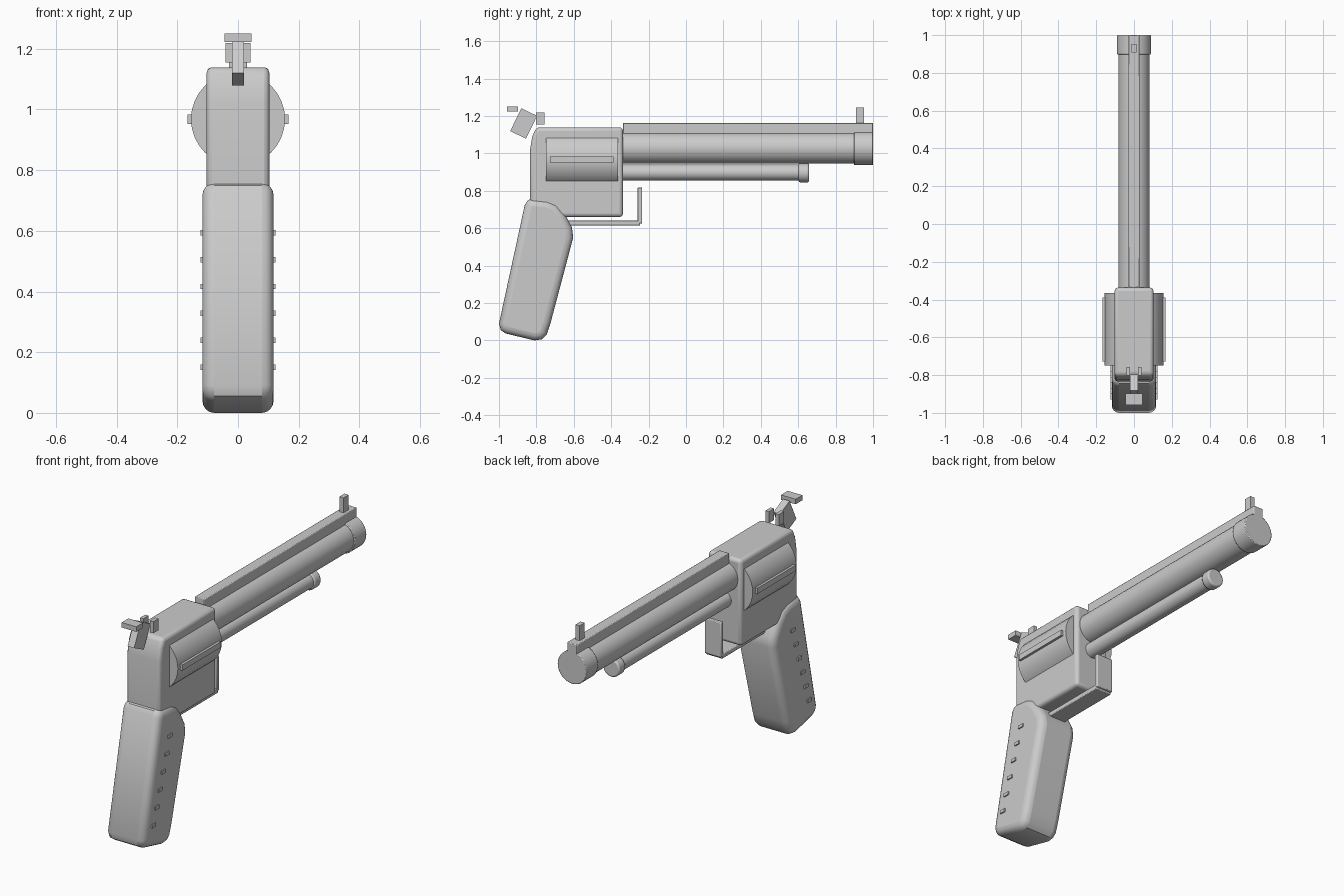
import bpy, bmesh, math
from mathutils import Matrix

if "Cube" in bpy.data.objects:
    bpy.data.objects.remove(bpy.data.objects["Cube"])


def finish(bm, name, bevel=0, segs=2, angle=40):
    bmesh.ops.recalc_face_normals(bm, faces=bm.faces)
    me = bpy.data.meshes.new(name)
    bm.to_mesh(me)
    bm.free()
    ob = bpy.data.objects.new(name, me)
    bpy.context.collection.objects.link(ob)
    if bevel:
        m = ob.modifiers.new("bevel", 'BEVEL')
        m.width, m.segments = bevel, segs
        m.limit_method = 'ANGLE'
        m.angle_limit = math.radians(angle)
    bpy.ops.object.select_all(action='DESELECT')
    bpy.context.view_layer.objects.active = ob
    ob.select_set(True)
    bpy.ops.object.shade_smooth_by_angle(angle=math.radians(35))
    return ob


def box(name, x, y, z, bevel=0, tilt=0):
    """Box from (min, max) ranges, optionally tilted about x."""
    bm = bmesh.new()
    size = [b - a for a, b in (x, y, z)]
    mid = [(a + b) / 2 for a, b in (x, y, z)]
    mat = Matrix.Translation(mid) @ Matrix.Rotation(tilt, 4, 'X') @ Matrix.Diagonal((*size, 1))
    bmesh.ops.create_cube(bm, size=1, matrix=mat)
    return finish(bm, name, bevel)


def tube(name, r, y0, y1, z, sides=32, bevel=0):
    """Cylinder lying along y."""
    bm = bmesh.new()
    mat = Matrix.Translation((0, (y0 + y1) / 2, z)) @ Matrix.Rotation(math.pi / 2, 4, 'X')
    bmesh.ops.create_cone(bm, cap_ends=True, segments=sides, radius1=r, radius2=r,
                          depth=y1 - y0, matrix=mat)
    return finish(bm, name, bevel)


def slab(name, profile, half, bevel, segs, angle=40):
    """Side profile (y, z) extruded symmetrically across x."""
    bm = bmesh.new()
    face = bm.faces.new([bm.verts.new((-half, y, z)) for y, z in profile])
    ext = bmesh.ops.extrude_face_region(bm, geom=[face])
    for v in ext['geom']:
        if isinstance(v, bmesh.types.BMVert):
            v.co.x = half
    return finish(bm, name, bevel, segs, angle)


# Body
slab("frame", [(-0.834, 0.72), (-0.66, 0.66), (-0.337, 0.66), (-0.337, 1.139),
               (-0.80, 1.139), (-0.822, 1.09), (-0.834, 1.02)], 0.103, 0.018, 3)

# Drum with raised side ribs
tube("drum", 0.155, -0.749, -0.364, 0.968, 32)
for side in (-1, 1):
    box("drum_rib", sorted((side * 0.14, side * 0.167)), (-0.727, -0.388), (0.952, 0.984))

# Barrel, collar, top rib and front sight
tube("barrel", 0.083, -0.36, 0.95, 1.028)
tube("barrel_collar", 0.09, 0.898, 1.0, 1.028, bevel=0.004)
box("top_rib", (-0.03, 0.03), (-0.337, 1.0), (1.09, 1.163), 0.004)
box("front_sight", (-0.013, 0.013), (0.908, 0.952), (1.15, 1.246))

# Rod under the barrel
tube("under_rod", 0.043, -0.36, 0.63, 0.898, 24)
tube("under_rod_tip", 0.051, 0.602, 0.658, 0.896, 24, bevel=0.008)

# Hammer, spur and rear sight posts
box("hammer", (-0.02, 0.02), (-0.915, -0.821), (1.092, 1.228), tilt=math.radians(-26))
box("hammer_spur", (-0.045, 0.045), (-0.957, -0.898), (1.223, 1.251))
for side in (-1, 1):
    box("rear_sight_post", sorted((side * 0.02, side * 0.041)), (-0.802, -0.756), (1.155, 1.219))

# Guard below the frame
box("guard_bottom", (-0.05, 0.05), (-0.68, -0.246), (0.614, 0.64), 0.004)
box("guard_front", (-0.05, 0.05), (-0.258, -0.234), (0.625, 0.818), 0.004)

# Grip with rows of small studs
slab("grip", [(-0.845, 0.75), (-0.825, 0.757), (-0.74, 0.748), (-0.69, 0.727),
              (-0.647, 0.674), (-0.61, 0.604), (-0.603, 0.55), (-0.725, 0.09),
              (-0.745, 0.03), (-0.77, 0.006), (-0.81, 0.0), (-0.963, 0.037),
              (-0.99, 0.055), (-1.0, 0.09), (-0.862, 0.725)], 0.117, 0.045, 4, 60)
for side in (-1, 1):
    for i in range(6):
        y, z = -0.912 + i * 0.029, 0.151 + i * 0.0885
        box("grip_stud", sorted((side * 0.10, side * 0.124)), (y - 0.017, y + 0.017),
            (z - 0.009, z + 0.009))
